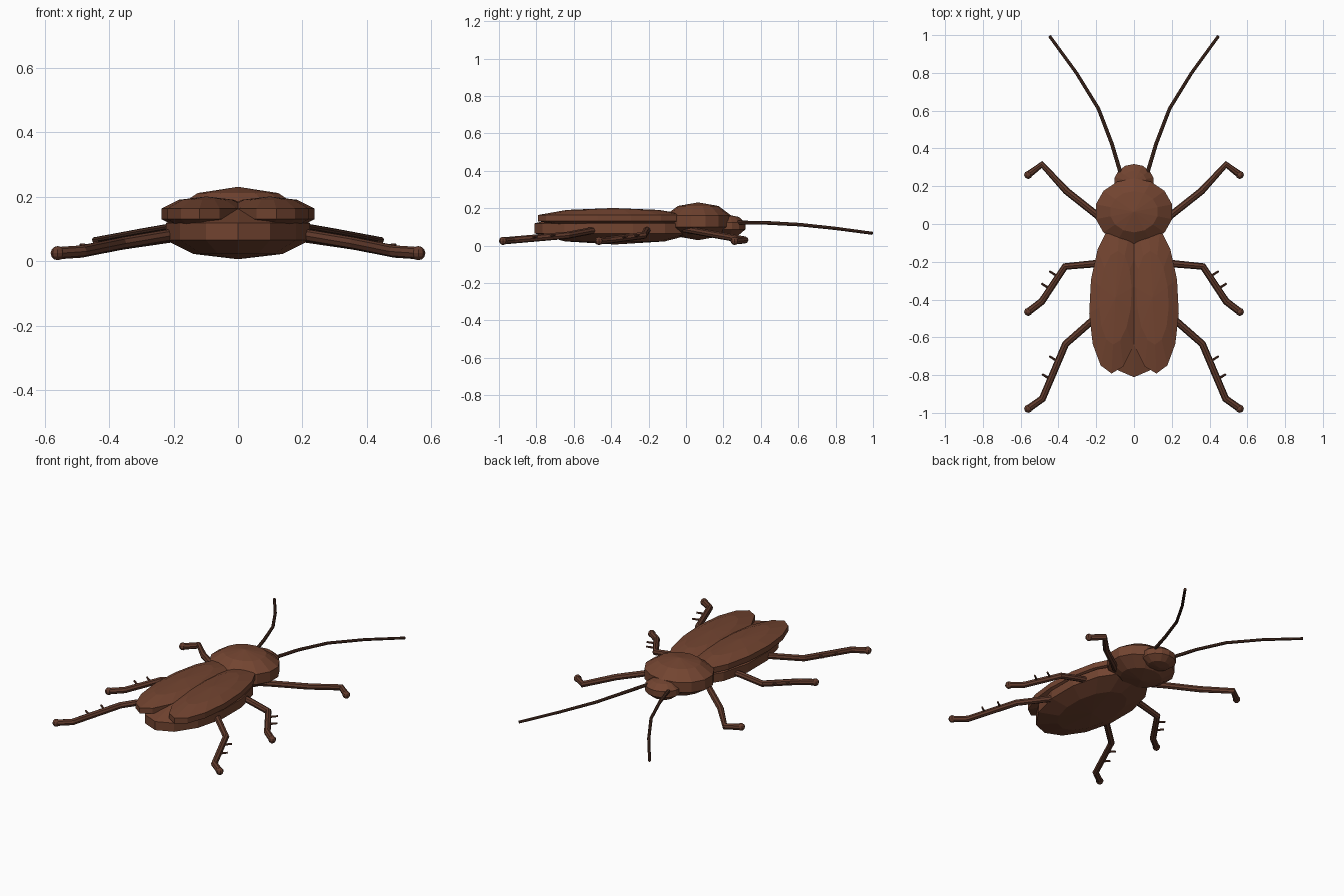
import bpy
from math import cos, sin, radians, pi

if "Cube" in bpy.data.objects:
    bpy.data.objects.remove(bpy.data.objects["Cube"])

SEG, RINGS = 14, 5


def material(name, rgb):
    m = bpy.data.materials.new(name)
    m.diffuse_color = (*rgb, 1)
    m.use_nodes = True
    m.node_tree.nodes["Principled BSDF"].inputs["Base Color"].default_value = m.diffuse_color
    return m


shell = material("shell_brown", (0.17, 0.058, 0.03))
limb = material("limb_brown", (0.12, 0.043, 0.025))
feeler = material("feeler_brown", (0.075, 0.03, 0.018))


def blob(name, centre, half, mat, turn=0.0):
    """Flat-shaded low-poly ellipsoid; half = visible half sizes (x, y, z)."""
    bpy.ops.mesh.primitive_uv_sphere_add(segments=SEG, ring_count=RINGS, radius=1, location=centre)
    ob = bpy.context.object
    ob.name = name
    k = cos(radians(90 / RINGS))  # an odd ring count leaves a vertical band
    ob.scale = (half[0] / k, half[1] / (k * cos(pi / SEG)), half[2])
    ob.rotation_euler.z = turn
    ob.data.materials.append(mat)
    return ob


def tube(name, pts, radius, mat, taper=1.0):
    cu = bpy.data.curves.new(name, 'CURVE')
    cu.dimensions = '3D'
    cu.bevel_depth = radius
    cu.bevel_resolution = 2
    cu.use_fill_caps = True
    sp = cu.splines.new('POLY')
    sp.use_smooth = False
    sp.points.add(len(pts) - 1)
    for i, p in enumerate(pts):
        sp.points[i].co = (*p, 1)
        sp.points[i].radius = 1 + (taper - 1) * i / (len(pts) - 1)
    cu.materials.append(mat)
    ob = bpy.data.objects.new(name, cu)
    bpy.context.collection.objects.link(ob)
    return ob


# Body
blob("abdomen", (0, -0.38, 0.092), (0.23, 0.42, 0.086), shell)
blob("thorax", (0, 0.065, 0.13), (0.207, 0.172, 0.101), shell)
blob("head", (0, 0.225, 0.105), (0.105, 0.09, 0.06), shell)

# Leg paths on the +x side: plan points, sharing one set of heights
heights = (0.09, 0.078, 0.055, 0.03, 0.025)
legs = {
    "front_leg": [(0.12, -0.02), (0.20, 0.05), (0.358, 0.175), (0.487, 0.315), (0.56, 0.26)],
    "middle_leg": [(0.12, -0.20), (0.235, -0.213), (0.365, -0.225), (0.488, -0.41), (0.56, -0.465)],
    "hind_leg": [(0.12, -0.42), (0.225, -0.515), (0.362, -0.635), (0.485, -0.925), (0.56, -0.978)],
}
# Leg spines: root x, y, z
spines = {
    "middle_leg": [(0.40, -0.28, 0.05), (0.442, -0.345, 0.042)],
    "hind_leg": [(0.40, -0.73, 0.05), (0.438, -0.825, 0.042)],
}
antenna = [(0.06, 0.24, 0.12), (0.074, 0.28, 0.123), (0.117, 0.424, 0.122), (0.188, 0.61, 0.112),
           (0.305, 0.80, 0.092), (0.447, 0.995, 0.066)]

for side, s in (("right", 1), ("left", -1)):
    # Wing case
    blob(f"{side}_wing_case", (s * 0.098, -0.39, 0.147), (0.138, 0.392, 0.054), shell,
         s * radians(3))
    # Legs with rounded feet
    for name, plan in legs.items():
        pts = [(s * x, y, z) for (x, y), z in zip(plan, heights)]
        tube(f"{side}_{name}", pts, 0.019, limb)
        bpy.ops.mesh.primitive_uv_sphere_add(segments=8, ring_count=6, radius=0.022, location=pts[-1])
        foot = bpy.context.object
        foot.name = f"{side}_{name}_foot"
        foot.data.materials.append(limb)
        for i, (x, y, z) in enumerate(spines.get(name, [])):
            tube(f"{side}_{name}_spine_{i + 1}",
                 [(s * x, y, z), (s * (x + 0.048), y + 0.03, z + 0.008)], 0.007, limb, 0.8)
    # Antenna
    tube(f"{side}_antenna", [(s * x, y, z) for x, y, z in antenna], 0.011, feeler, 0.75)
